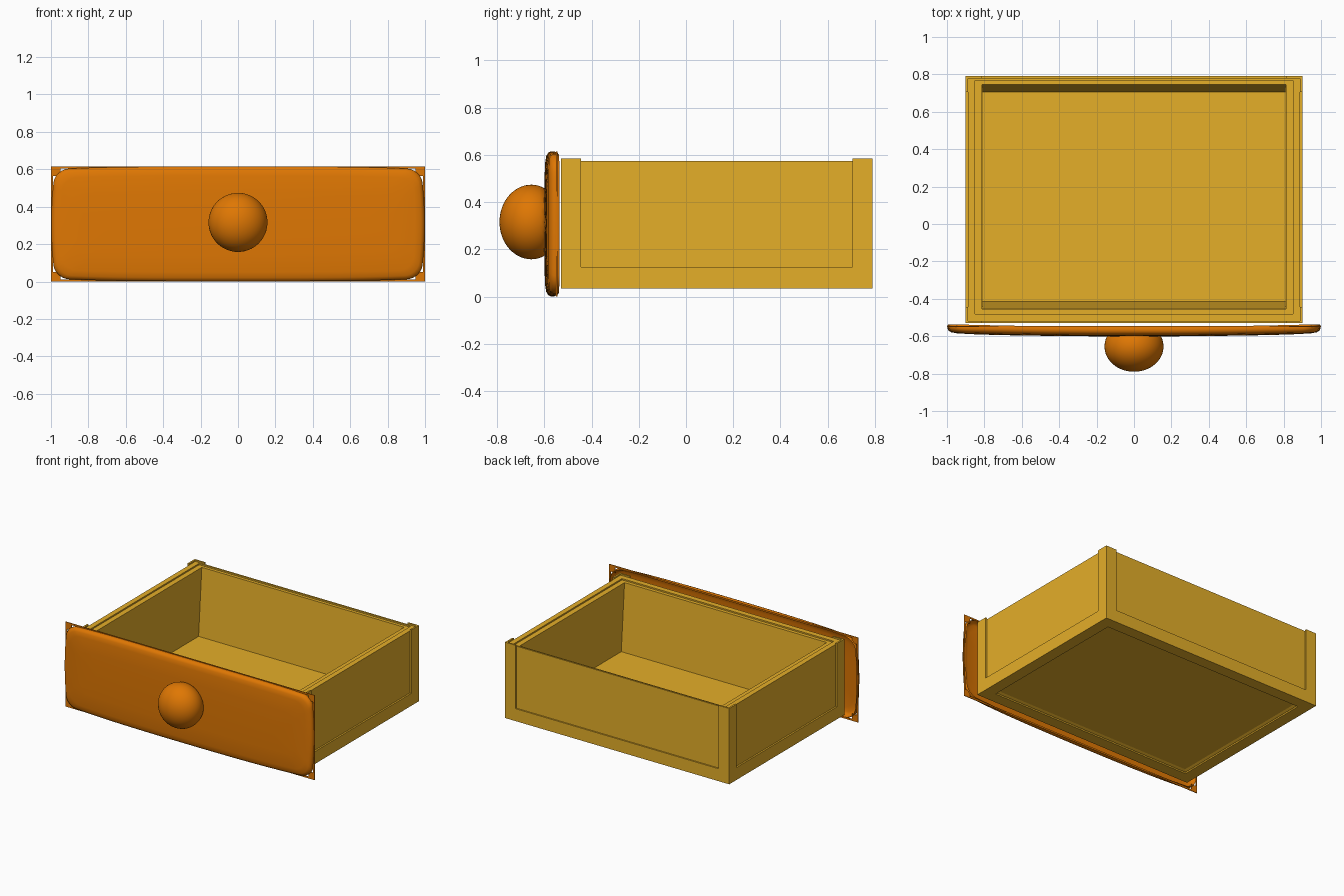
import bpy, bmesh, math
from mathutils import Vector

cube = bpy.data.objects.get("Cube")
if cube:
    bpy.data.objects.remove(cube, do_unlink=True)


def material(name, rgb):
    m = bpy.data.materials.new(name)
    m.use_nodes = True
    m.diffuse_color = (*rgb, 1)
    bsdf = m.node_tree.nodes["Principled BSDF"]
    bsdf.inputs["Base Color"].default_value = (*rgb, 1)
    bsdf.inputs["Roughness"].default_value = 0.8
    return m


PALE_WOOD = material("pale_wood", (0.78, 0.425, 0.022))
ORANGE_WOOD = material("orange_wood", (0.74, 0.185, 0.001))


def finish(bm, name, mat, smooth=None):
    bmesh.ops.recalc_face_normals(bm, faces=bm.faces)
    mesh = bpy.data.meshes.new(name)
    bm.to_mesh(mesh)
    bm.free()
    mesh.materials.append(mat)
    ob = bpy.data.objects.new(name, mesh)
    bpy.context.collection.objects.link(ob)
    if smooth:
        bpy.ops.object.select_all(action="DESELECT")
        ob.select_set(True)
        bpy.context.view_layer.objects.active = ob
        bpy.ops.object.shade_smooth_by_angle(angle=math.radians(smooth))
    return ob


def add_box(bm, lo, hi):
    lo, hi = Vector(lo), Vector(hi)
    verts = bmesh.ops.create_cube(bm, size=1)["verts"]
    for v in verts:
        v.co = (lo + hi) / 2 + v.co * (hi - lo)


def loft(bm, rings):
    # Bridge closed loops of points and cap both ends
    loops = [[bm.verts.new(p) for p in ring] for ring in rings]
    for a, b in zip(loops, loops[1:]):
        for i in range(len(a)):
            j = (i + 1) % len(a)
            bm.faces.new((a[i], a[j], b[j], b[i]))
    bm.faces.new(loops[0])
    bm.faces.new(loops[-1])


# Drawer tray: recessed underside, outer wall, rim, sloping inner ends, floor
def rect(x, y0, y1, z):
    return [(-x, y0, z), (x, y0, z), (x, y1, z), (-x, y1, z)]


bm = bmesh.new()
loft(bm, [rect(0.795, -0.425, 0.685, 0.052), rect(0.81, -0.44, 0.7, 0.045),
          rect(0.888, -0.52, 0.78, 0.045), rect(0.888, -0.52, 0.78, 0.575),
          rect(0.85, -0.48, 0.768, 0.575), rect(0.85, -0.48, 0.768, 0.565),
          rect(0.812, -0.455, 0.745, 0.565), rect(0.81, -0.415, 0.705, 0.08)])
finish(bm, "drawer_tray", PALE_WOOD)

# Raised frame around the recessed panels
X, T, Y0, Y1 = 0.9, 0.012, -0.53, 0.79
BOTTOM, BAND, TOP, W = 0.035, 0.125, 0.585, 0.085
bm = bmesh.new()
for s in (-1, 1):
    def box(x0, x1, y0, y1, z0, z1):
        add_box(bm, (min(s * x0, s * x1), y0, z0), (max(s * x0, s * x1), y1, z1))
    # corner posts
    for ya, yb in ((Y0, Y0 + W), (Y1 - W, Y1)):
        box(X - T, X, ya, yb, BOTTOM, TOP)
    for ya, yb in ((Y0, Y0 + T), (Y1 - T, Y1)):
        box(X - W, X - T, ya, yb, BOTTOM, TOP)
    # lower side band and underside rim
    box(X - T, X, Y0 + W, Y1 - W, BOTTOM, BAND)
    box(X - W, X - T, Y0 + T, Y1 - T, BOTTOM, BOTTOM + 0.01)
for ya, yb in ((Y0, Y0 + T), (Y1 - T, Y1)):
    add_box(bm, (W - X, ya, BOTTOM), (X - W, yb, BAND))
for ya, yb in ((Y0 + T, Y0 + W), (Y1 - W, Y1 - T)):
    add_box(bm, (W - X, ya, BOTTOM), (X - W, yb, BOTTOM + 0.01))
finish(bm, "drawer_frame", PALE_WOOD)

# Hollow-backed front board with bowed edges and rounded corners
HALF_W, HALF_H, MID_Z = 0.998, 0.307, 0.308


def rounded_ring(inset, y, radius=0.075, steps=6, side=16):
    w, h = HALF_W - inset, HALF_H - inset
    r = min(radius, h * 0.9)
    corners = []
    for k, (sx, sz) in enumerate(((1, 1), (-1, 1), (-1, -1), (1, -1))):
        arc = [(k + i / steps) * math.pi / 2 for i in range(steps + 1)]
        corners.append([(sx * (w - r) + r * math.cos(a),
                         sz * (h - r) + r * math.sin(a)) for a in arc])
    pts = []
    for k in range(4):
        pts += corners[k]
        a, b = corners[k][-1], corners[(k + 1) % 4][0]
        pts += [(a[0] + (b[0] - a[0]) * i / side, a[1] + (b[1] - a[1]) * i / side)
                for i in range(1, side)]
    return [(x * (1 - 0.02 * (z / HALF_H) ** 2), y + 0.014 * x * x,
             MID_Z + z * (1 - 0.05 * x ** 4)) for x, z in pts]


bm = bmesh.new()
loft(bm, [rounded_ring(i, y) for i, y in
          ((0.27, -0.593), (0.15, -0.592), (0.055, -0.589), (0.026, -0.584),
           (0.012, -0.576), (0.008, -0.56), (0.004, -0.55), (0, -0.56),
           (0, -0.572), (0.006, -0.584), (0.02, -0.592), (0.05, -0.597),
           (0.15, -0.6), (0.27, -0.601))])
finish(bm, "front_board", ORANGE_WOOD, 50)

# Thin square-cornered border behind the board's edge
bm = bmesh.new()
EDGE, CORNER, HEIGHT = 0.012, 0.05, 0.615
for s in (-1, 1):
    add_box(bm, (s - EDGE * (s > 0), -0.55, 0), (s + EDGE * (s < 0), -0.545, HEIGHT))
    for z in (0, HEIGHT - CORNER):
        add_box(bm, (s - CORNER * (s > 0), -0.55, z),
                (s + CORNER * (s < 0), -0.545, z + CORNER))
for z in (0, HEIGHT - EDGE):
    add_box(bm, (CORNER - 1, -0.55, z), (1 - CORNER, -0.545, z + EDGE))
finish(bm, "front_border", ORANGE_WOOD)

# Round pull knob, slightly flattened, its back cut off inside the board
bm = bmesh.new()
bmesh.ops.create_icosphere(bm, subdivisions=4, radius=1)
for v in bm.verts:
    v.co = Vector((v.co.x * 0.158, min(-0.655 + v.co.y * 0.135, -0.595),
                   0.316 + v.co.z * 0.158))
finish(bm, "knob", ORANGE_WOOD, 40)
